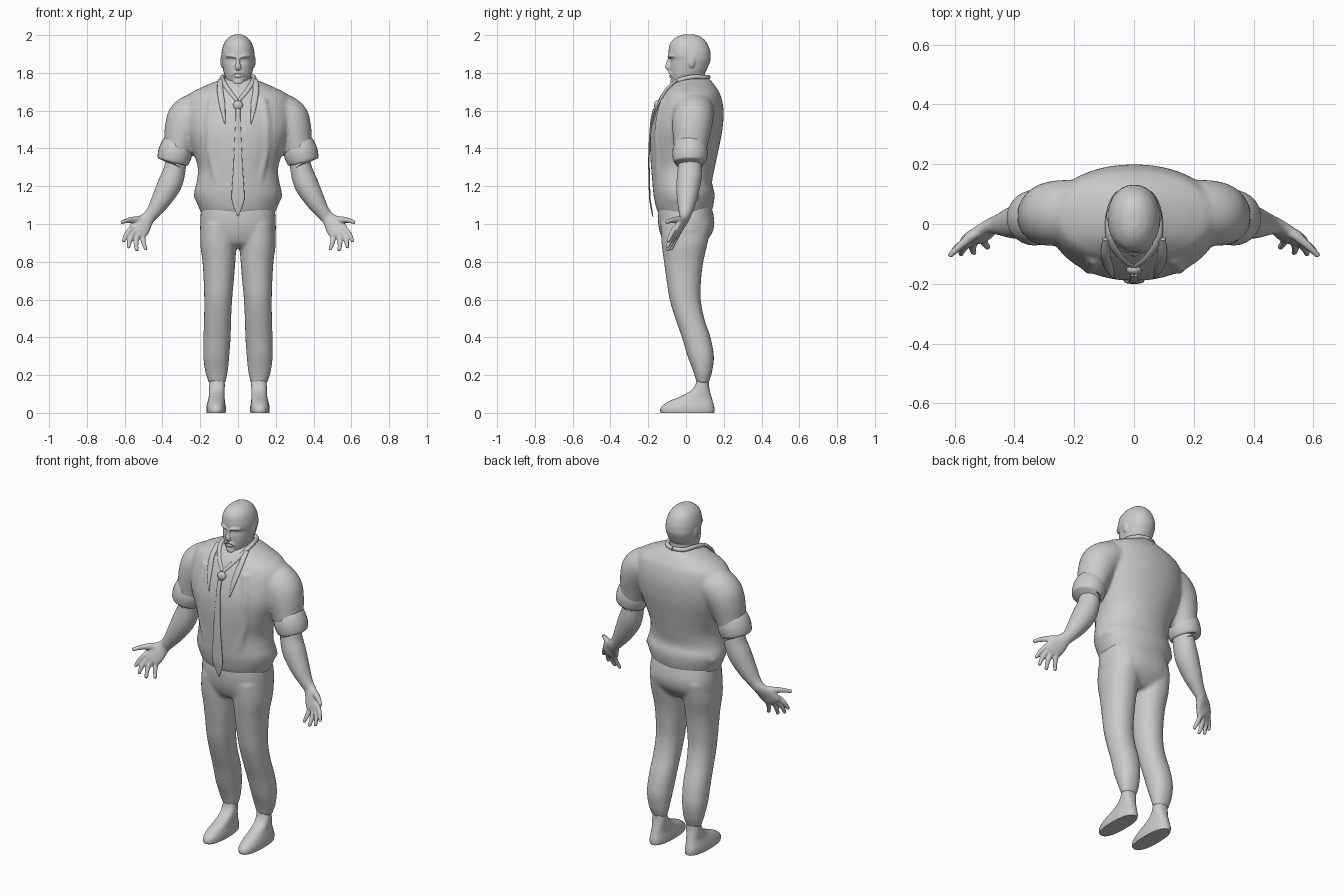
import bpy, bmesh, math
from mathutils import Vector, Matrix

Y = Vector((0, 1, 0))


def smooth_rows(rows, steps=5):
    """Catmull-Rom interpolation of section rows."""
    out = []
    for i in range(len(rows) - 1):
        a, b, c, d = rows[max(i - 1, 0)], rows[i], rows[i + 1], rows[min(i + 2, len(rows) - 1)]
        for k in range(steps):
            t = k / steps
            out.append([0.5 * (2 * q + (r - p) * t + (2 * p - 5 * q + 4 * r - s) * t * t
                               + (3 * q - p - 3 * r + s) * t ** 3)
                        for p, q, r, s in zip(a, b, c, d)])
    return out + [list(rows[-1])]


def loft(bm, rows, sides=(1,), flat=False, n=28, power=2.0):
    """Skin elliptical sections (x, y, z, rx, ry) along a path."""
    rows = smooth_rows(rows)
    pts = [Vector(r[:3]) for r in rows]
    for s in sides:
        rings = []
        for i, r in enumerate(rows):
            t = Vector((0, 0, 1)) if flat else (pts[min(i + 1, len(pts) - 1)] - pts[max(i - 1, 0)]).normalized()
            u = t.cross(Y).normalized()
            v = t.cross(u)
            ring = []
            for k in range(n):
                a = 2 * math.pi * k / n
                ca, sa = math.cos(a), math.sin(a)
                p = pts[i] + u * max(r[3], .001) * math.copysign(abs(ca) ** (2 / power), ca) \
                    + v * max(r[4], .001) * math.copysign(abs(sa) ** (2 / power), sa)
                ring.append(bm.verts.new((p.x * s, p.y, p.z)))
            rings.append(ring)
        for A, B in zip(rings, rings[1:]):
            for k in range(n):
                bm.faces.new((A[k], A[(k + 1) % n], B[(k + 1) % n], B[k]))
        bm.faces.new(rings[0])
        bm.faces.new(rings[-1])


def slabs(rows):
    """Level sections (z, front y, back y, half width, centre x)."""
    return [(r[4] if len(r) > 4 else 0, (r[1] + r[2]) / 2, r[0], r[3], (r[2] - r[1]) / 2) for r in rows]


def blob(bm, c, r, sides=(1,)):
    for s in sides:
        m = Matrix.Translation((c[0] * s, c[1], c[2])) @ Matrix.Diagonal((*r, 1))
        bmesh.ops.create_uvsphere(bm, u_segments=20, v_segments=12, radius=1, matrix=m)


def finish(bm, name, voxel=0, iters=3):
    bmesh.ops.recalc_face_normals(bm, faces=bm.faces)
    me = bpy.data.meshes.new(name)
    bm.to_mesh(me)
    bm.free()
    ob = bpy.data.objects.new(name, me)
    bpy.context.collection.objects.link(ob)
    bpy.context.view_layer.objects.active = ob
    ob.select_set(True)
    if voxel:
        m = ob.modifiers.new("fuse", 'REMESH')
        m.mode, m.voxel_size, m.use_smooth_shade = 'VOXEL', voxel, True
        m = ob.modifiers.new("soften", 'SMOOTH')
        m.factor, m.iterations = 0.5, iters
    else:
        bpy.ops.object.shade_smooth_by_angle(angle=math.radians(50))
    ob.select_set(False)
    return ob


BOTH = (1, -1)

# Head: skull, neck, nose, brows, ears, moustache and chin beard
bm = bmesh.new()
loft(bm, slabs([(2.003, -.015, .045, .018), (1.99, -.05, .08, .046), (1.96, -.082, .11, .072),
                (1.92, -.092, .127, .085), (1.89, -.092, .131, .088), (1.868, -.082, .13, .087),
                (1.84, -.085, .12, .083), (1.80, -.084, .10, .075), (1.765, -.078, .055, .06),
                (1.742, -.066, .01, .042), (1.732, -.055, -.02, .022)]), flat=True, power=2.15)
loft(bm, slabs([(1.87, -.02, .10, .06), (1.82, -.035, .097, .066), (1.76, -.045, .105, .07),
                (1.68, -.06, .12, .075)]), flat=True)
loft(bm, [(0, -.082, 1.893, .009, .008), (0, -.09, 1.86, .009, .012), (0, -.096, 1.832, .016, .014),
          (0, -.09, 1.818, .012, .01)])
loft(bm, [(.01, -.09, 1.883, .007, .008), (.035, -.086, 1.89, .008, .008), (.062, -.064, 1.888, .006, .006)], BOTH)
loft(bm, [(0, -.088, 1.803, .006, .008), (.02, -.083, 1.80, .006, .008), (.033, -.073, 1.785, .005, .006)], BOTH)
blob(bm, (0, -.083, 1.782), (.017, .008, .006))
blob(bm, (0, -.066, 1.752), (.027, .018, .022))
blob(bm, (.085, .028, 1.862), (.008, .02, .034), BOTH)
finish(bm, "head", .0048, 2)

# Shirt body with sleeves fused in
bm = bmesh.new()
loft(bm, slabs([(1.775, -.05, .115, .07), (1.75, -.075, .14, .13), (1.72, -.10, .162, .20),
                (1.68, -.128, .184, .265), (1.60, -.163, .199, .285), (1.50, -.186, .193, .28),
                (1.40, -.19, .174, .245), (1.30, -.185, .153, .213), (1.22, -.178, .138, .22),
                (1.17, -.174, .15, .232), (1.13, -.168, .15, .225), (1.08, -.156, .14, .205),
                (1.05, -.14, .125, .19)]), flat=True, power=2.1, n=48)
loft(bm, [(.14, .045, 1.625, .075, .08), (.21, .042, 1.605, .095, .105), (.265, .036, 1.56, .108, .108),
          (.292, .03, 1.50, .098, .103), (.31, .025, 1.43, .084, .092), (.33, .022, 1.36, .076, .083)], BOTH)
# soft folds: chest drape, hem bulge
loft(bm, [(.13, -.12, 1.66, .02, .015), (.15, -.148, 1.52, .02, .017), (.14, -.145, 1.36, .02, .017),
          (.11, -.15, 1.22, .015, .012)], BOTH)
loft(bm, [(.20, .06, 1.145, .02, .02), (.215, -.01, 1.15, .022, .02), (.19, -.08, 1.125, .015, .015)], BOTH)
finish(bm, "shirt", .011, 4)

# Rolled sleeve cuffs
bm = bmesh.new()
loft(bm, [(.322, .022, 1.408, .078, .084), (.325, .022, 1.404, .086, .09), (.333, .021, 1.375, .090, .093),
          (.343, .02, 1.342, .086, .089), (.347, .02, 1.328, .078, .08), (.346, .02, 1.331, .06, .065)], BOTH)
finish(bm, "sleeve_cuffs")

# Forearms and hands
bm = bmesh.new()
loft(bm, [(.32, .02, 1.40, .05, .055), (.335, .02, 1.29, .058, .064), (.362, .013, 1.21, .064, .064),
          (.408, .004, 1.125, .052, .052), (.448, -.002, 1.065, .038, .036), (.478, -.008, 1.03, .036, .026),
          (.508, -.03, .995, .052, .022), (.532, -.048, .96, .053, .02), (.541, -.056, .945, .044, .014)], BOTH)
for base, mid, tip in [((.562, -.058, .98), (.59, -.078, .945), (.608, -.097, .905)),
                       ((.552, -.058, .96), (.572, -.083, .915), (.580, -.102, .872)),
                       ((.533, -.055, .945), (.54, -.078, .90), (.535, -.098, .857)),
                       ((.505, -.043, .945), (.501, -.062, .905), (.487, -.08, .862))]:
    loft(bm, [(*base, .015, .014), (*mid, .013, .012), (*tip, .009, .009)], BOTH, n=14)
loft(bm, [(.485, -.012, 1.02, .02, .018), (.535, -.035, 1.022, .02, .018), (.58, -.072, 1.02, .014, .013),
          (.618, -.108, 1.008, .01, .009)], BOTH, n=14)
finish(bm, "forearms_and_hands", .0055, 2)

# Trousers: hips and two legs fused
bm = bmesh.new()
loft(bm, slabs([(1.11, -.145, .13, .19), (1.05, -.15, .145, .198), (1.0, -.147, .15, .2),
                (.95, -.137, .137, .198), (.90, -.115, .10, .17), (.875, -.08, .07, .11)]),
     flat=True, power=2.4, n=40)
loft(bm, slabs([(1.0, -.135, .135, .09, .104), (.9, -.13, .115, .096, .104), (.8, -.117, .092, .087, .101),
                (.7, -.103, .08, .08, .102), (.6, -.087, .078, .074, .105), (.5, -.057, .097, .072, .108),
                (.4, -.022, .13, .072, .111), (.3, .008, .148, .069, .115), (.22, .038, .139, .06, .114),
                (.175, .052, .126, .049, .112), (.155, .058, .12, .042, .111)]),
     BOTH, flat=True, power=2.2)
finish(bm, "trousers", .011, 3)

# Shoes
bm = bmesh.new()
loft(bm, slabs([(.20, .058, .12, .038, .11), (.15, .05, .121, .041, .111), (.115, .022, .127, .041, .112),
                (.085, -.035, .135, .042, .113), (.06, -.093, .142, .046, .115), (.035, -.128, .149, .051, .116),
                (.015, -.137, .151, .052, .116), (0, -.134, .149, .05, .116)]),
     BOTH, flat=True, power=2.4)
finish(bm, "shoes")

# Tie with knot
bm = bmesh.new()
loft(bm, [(0, -.168, 1.61, .012, .006), (0, -.183, 1.55, .013, .005), (0, -.194, 1.42, .019, .004),
          (0, -.196, 1.30, .025, .004), (0, -.192, 1.15, .034, .004), (0, -.186, 1.10, .026, .004),
          (0, -.176, 1.04, .002, .003)], power=3)
blob(bm, (0, -.152, 1.628), (.026, .018, .026))
finish(bm, "tie")

# Collar band and lapel strips
bm = bmesh.new()
loft(bm, [(.004, -.138, 1.652, .01, .01), (.045, -.108, 1.70, .013, .01), (.08, -.05, 1.755, .013, .012),
          (.082, .03, 1.778, .012, .012), (.055, .095, 1.777, .012, .012), (0, .118, 1.777, .012, .012)], BOTH, n=16)
loft(bm, [(.092, -.05, 1.762, .014, .008), (.095, -.105, 1.71, .016, .008), (.085, -.143, 1.64, .016, .007),
          (.078, -.162, 1.59, .011, .006), (.068, -.177, 1.53, .003, .004)], BOTH, n=16)
finish(bm, "collar")
